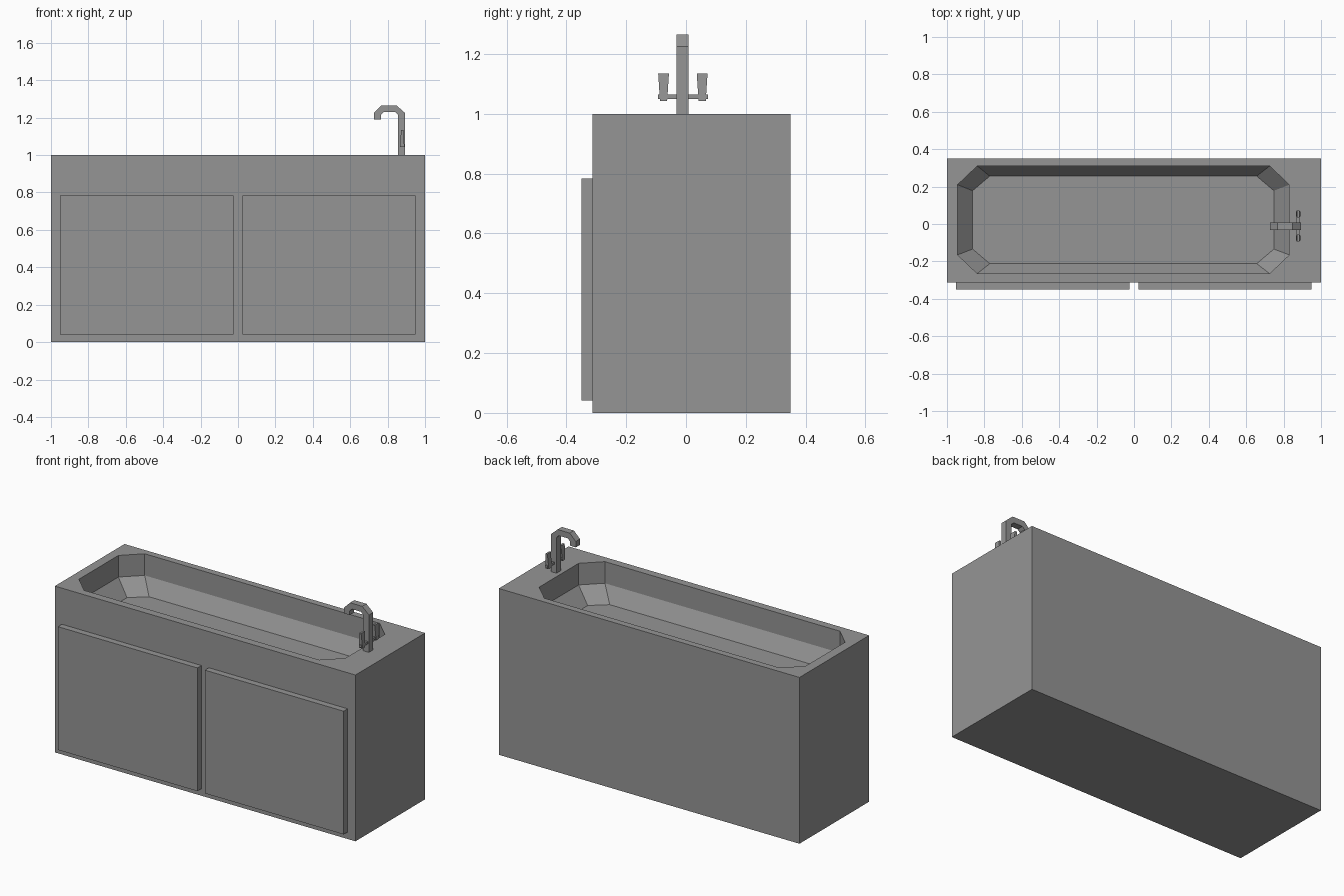
import bpy
import bmesh

cube = bpy.data.objects.get("Cube")
if cube:
    bpy.data.objects.remove(cube, do_unlink=True)

GREY = (0.3, 0.3, 0.3, 1.0)
grey = bpy.data.materials.new("plain grey")
grey.use_nodes = True
grey.diffuse_color = GREY
grey.node_tree.nodes["Principled BSDF"].inputs["Base Color"].default_value = GREY


def finish(name, bm):
    bmesh.ops.recalc_face_normals(bm, faces=bm.faces)
    mesh = bpy.data.meshes.new(name)
    bm.to_mesh(mesh)
    bm.free()
    mesh.materials.append(grey)
    obj = bpy.data.objects.new(name, mesh)
    bpy.context.collection.objects.link(obj)
    return obj


def ring(bm, points, z):
    return [bm.verts.new((x, y, z)) for x, y in points]


def bridge(bm, a, b):
    n = len(a)
    for i in range(n):
        j = (i + 1) % n
        bm.faces.new((a[i], a[j], b[j], b[i]))


def rect(x0, x1, y0, y1):
    return [(x0, y0), (x1, y0), (x1, y1), (x0, y1)]


def octagon(x0, x1, y0, y1, a, b):
    return [(x0 + a, y0), (x1 - a, y0), (x1, y0 + b), (x1, y1 - b),
            (x1 - a, y1), (x0 + a, y1), (x0, y1 - b), (x0, y0 + b)]


def frustum(name, low, high, z0, z1):
    bm = bmesh.new()
    a, b = ring(bm, low, z0), ring(bm, high, z1)
    bridge(bm, a, b)
    bm.faces.new(a)
    bm.faces.new(b)
    return finish(name, bm)


# Cabinet with a sunken basin: straight wall, sloped wall, flat floor
bm = bmesh.new()
outline = rect(-1, 1, -0.312, 0.35)
base, top = ring(bm, outline, 0), ring(bm, outline, 1)
bridge(bm, base, top)
bm.faces.new(base)
rim_shape = octagon(-0.943, 0.83, -0.265, 0.31, 0.105, 0.1)
rim = ring(bm, rim_shape, 1)
ledge = ring(bm, rim_shape, 0.87)
floor = ring(bm, octagon(-0.863, 0.748, -0.212, 0.256, 0.092, 0.078), 0.78)
for i in range(4):
    j = (i + 1) % 4
    bm.faces.new((top[i], top[j], rim[2 * i + 1], rim[2 * i]))
    bm.faces.new((top[j], rim[2 * j], rim[2 * i + 1]))
bridge(bm, rim, ledge)
bridge(bm, ledge, floor)
bm.faces.new(floor)
finish("cabinet_with_basin", bm)

# Cupboard doors
for name, x0, x1 in (("right_door", -0.953, -0.025), ("left_door", 0.025, 0.948)):
    panel = rect(x0, x1, -0.35, -0.312)
    frustum(name, panel, panel, 0.042, 0.783)

# Tap: bent square spout extruded sideways
profile = [(0.893, 1), (0.893, 1.225), (0.848, 1.265), (0.767, 1.265),
           (0.727, 1.225), (0.727, 1.19), (0.765, 1.19), (0.765, 1.215),
           (0.78, 1.23), (0.84, 1.23), (0.855, 1.215), (0.855, 1)]
bm = bmesh.new()
front = [bm.verts.new((x, -0.031, z)) for x, z in profile]
back = [bm.verts.new((x, 0.009, z)) for x, z in profile]
bridge(bm, front, back)
bm.faces.new(front)
bm.faces.new(back)
finish("tap_spout", bm)

# Crossbar and flared handles
bar = rect(0.87, 0.886, -0.094, 0.073)
frustum("tap_crossbar", bar, bar, 1.05, 1.064)
for name, y in (("front_handle", -0.075), ("back_handle", 0.054)):
    frustum(name, rect(0.866, 0.89, y - 0.012, y + 0.012),
            rect(0.872, 0.884, y - 0.018, y + 0.018), 1.043, 1.135)
